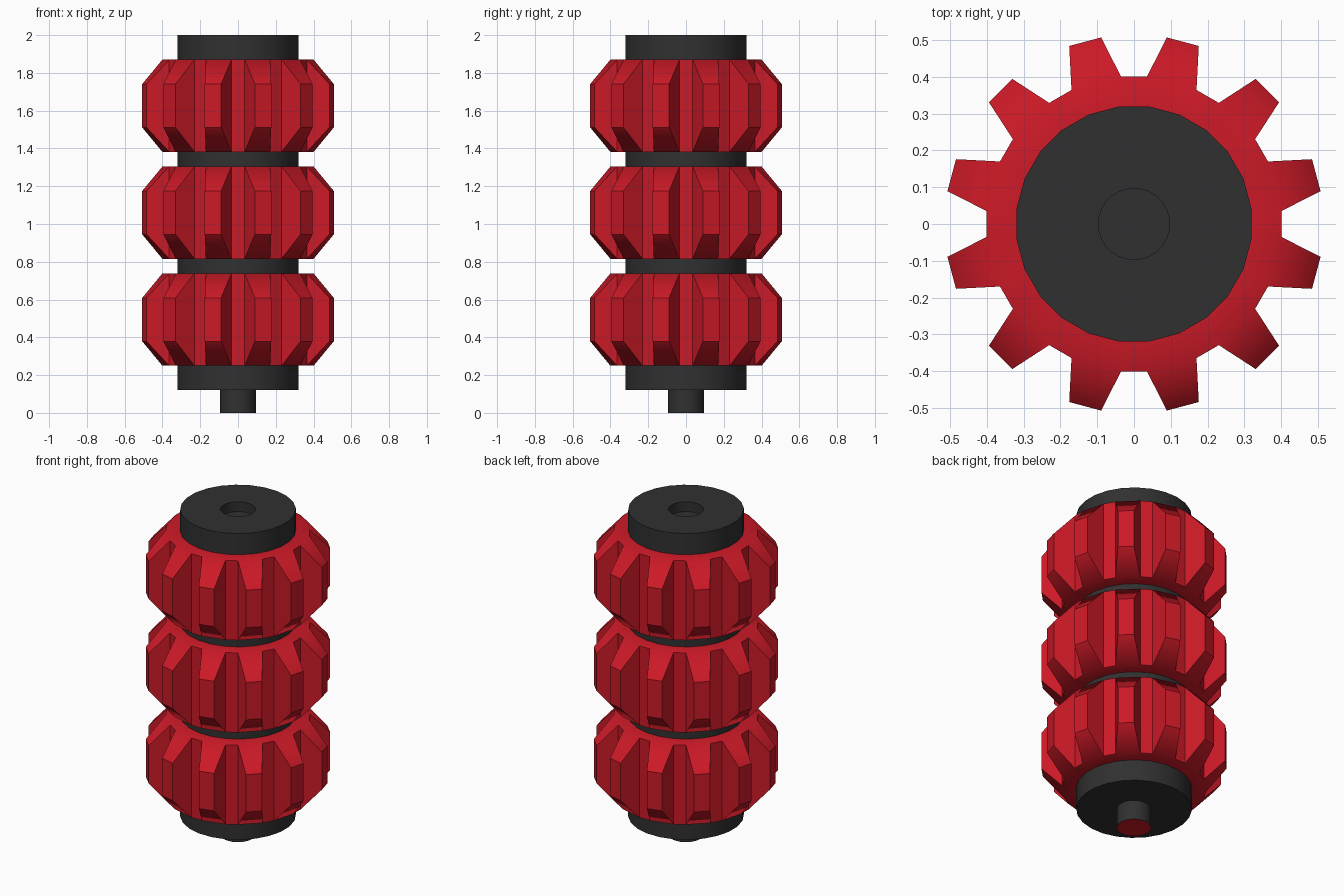
import bpy, bmesh
from math import sin, cos, radians

if "Cube" in bpy.data.objects:
    bpy.data.objects.remove(bpy.data.objects["Cube"])

def material(name, rgb):
    m = bpy.data.materials.new(name)
    m.diffuse_color = (*rgb, 1)
    m.use_nodes = True
    m.node_tree.nodes["Principled BSDF"].inputs["Base Color"].default_value = m.diffuse_color
    return m

RED = material("red", (0.60, 0.01, 0.02))
DARK = material("dark_grey", (0.03, 0.03, 0.03))

def finish(bm, name, mats):
    bmesh.ops.recalc_face_normals(bm, faces=bm.faces)
    mesh = bpy.data.meshes.new(name)
    bm.to_mesh(mesh)
    bm.free()
    for m in mats:
        mesh.materials.append(m)
    ob = bpy.data.objects.new(name, mesh)
    bpy.context.collection.objects.link(ob)
    return ob

def sharpen(bm, is_sharp):
    bm.normal_update()
    for f in bm.faces:
        f.smooth = True
    for e in bm.edges:
        e.smooth = not is_sharp(e)

def circle(bm, r, z, n, offset=0.0):
    return [bm.verts.new((r * cos(radians(offset + 360 * i / n)),
                          r * sin(radians(offset + 360 * i / n)), z)) for i in range(n)]

def bridge(bm, a, b):
    n = len(a)
    for i in range(n):
        j = (i + 1) % n
        bm.faces.new((a[i], a[j], b[j], b[i]))

# Core drum with a shallow socket in its top
N = 24
bm = bmesh.new()
loops = [circle(bm, r, z, N, 7.5) for r, z in
         ((0.322, 0.12), (0.322, 2.0), (0.097, 2.0), (0.097, 1.94))]
for a, b in zip(loops, loops[1:]):
    bridge(bm, a, b)
bm.faces.new(loops[0])
bm.faces.new(loops[-1])
bmesh.ops.recalc_face_normals(bm, faces=bm.faces)
sharpen(bm, lambda e: e.calc_face_angle(0) > 0.6)
finish(bm, "core", [DARK])

# Peg below the core, with a red end
bm = bmesh.new()
low, high = circle(bm, 0.096, 0.0, N), circle(bm, 0.096, 0.13, N)
bridge(bm, low, high)
bm.faces.new(low).material_index = 1
bm.faces.new(high)
bmesh.ops.recalc_face_normals(bm, faces=bm.faces)
sharpen(bm, lambda e: e.calc_face_angle(0) > 0.6)
finish(bm, "peg", [DARK, RED])

# Toothed rings: 12 chamfered teeth each
INNER, ROOT, TIP = 0.30, 0.402, 0.515
HALF, TIP_HALF, TEETH = 0.244, 0.115, 12

def toothed_ring(name, zc):
    bm = bmesh.new()

    def v(r, deg, z):
        return bm.verts.new((r * cos(radians(deg)), r * sin(radians(deg)), zc + z))

    for k in range(TEETH):
        c = 15 + 30 * k
        pairs = []
        for s in (-1, 1):
            inner = [v(INNER, c + a, s * HALF) for a in (-10, 10, 20)]
            root = [v(ROOT, c + a, s * HALF) for a in (-10, 10, 20)]
            tip = [v(TIP, c + a, s * TIP_HALF) for a in (-5, 5)]
            bm.faces.new((inner[0], inner[1], root[1], root[0]))   # flat end
            bm.faces.new((inner[1], inner[2], root[2], root[1]))
            bm.faces.new((root[0], root[1], tip[1], tip[0]))       # chamfer
            pairs.append((inner, root, tip))
        (i0, r0, t0), (i1, r1, t1) = pairs
        bm.faces.new((t0[0], t0[1], t1[1], t1[0]))                 # tooth face
        bm.faces.new((r0[0], t0[0], t1[0], r1[0]))                 # flanks
        bm.faces.new((t0[1], r0[1], r1[1], t1[1]))
        bm.faces.new((r0[1], r0[2], r1[2], r1[1]))                 # valley
        bm.faces.new((i0[0], i0[1], i1[1], i1[0]))                 # bore
        bm.faces.new((i0[1], i0[2], i1[2], i1[1]))
    bmesh.ops.remove_doubles(bm, verts=bm.verts, dist=1e-4)
    bmesh.ops.recalc_face_normals(bm, faces=bm.faces)
    sharpen(bm, lambda e: any(abs(f.normal.z) < 0.3 for f in e.link_faces))
    finish(bm, name, [RED])

for label, z in (("lower", 0.494), ("middle", 1.06), ("upper", 1.626)):
    toothed_ring(label + "_ring", z)
